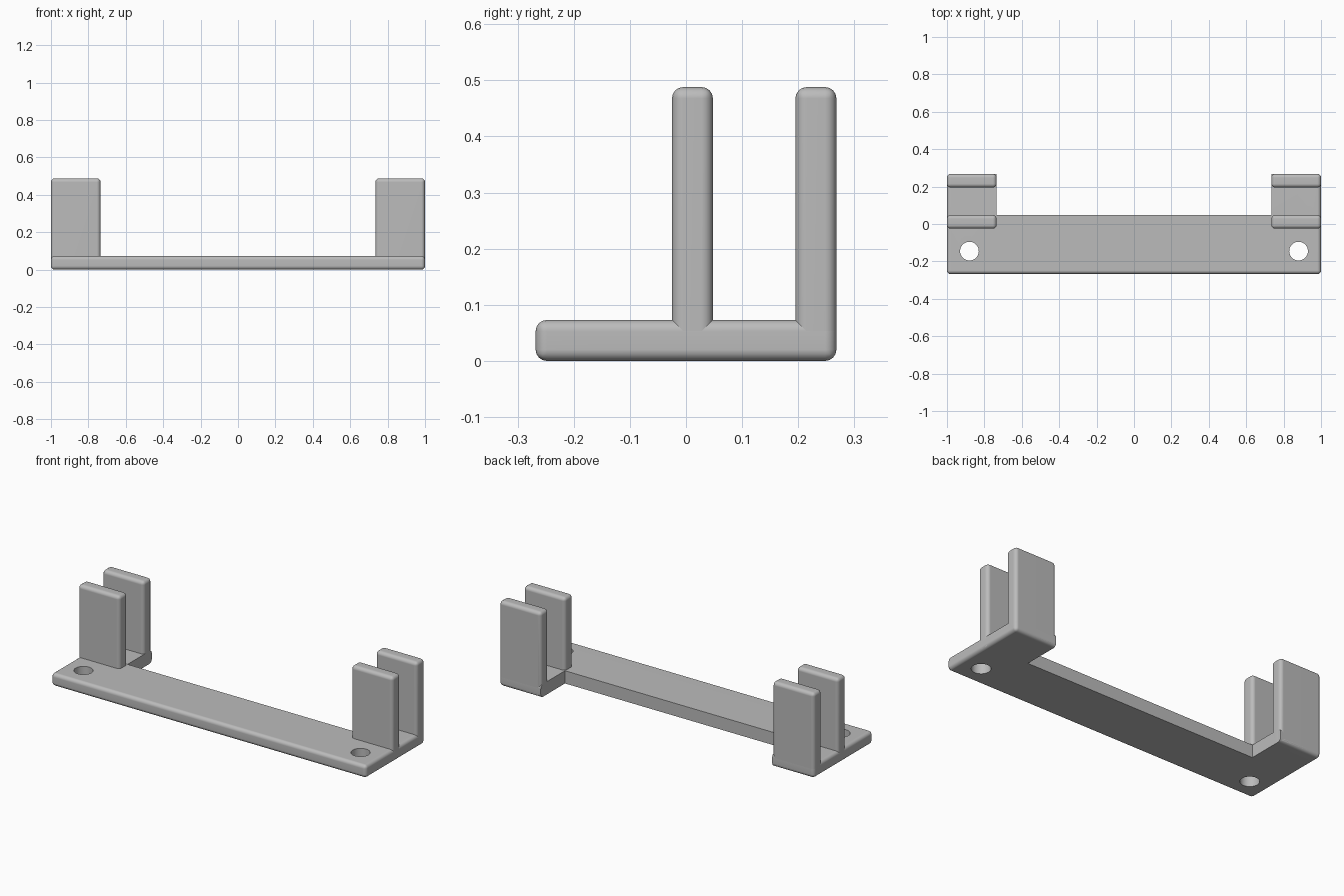
import bpy
import bmesh
from math import radians

cube = bpy.data.objects.get("Cube")
if cube:
    bpy.data.objects.remove(cube, do_unlink=True)

HALF_X, HALF_Y = 1.0, 0.268
THICK, TOP = 0.073, 0.488
ARM_X = 0.735          # inner side of each arm
BAR_BACK = 0.048       # back edge of the long bar
ROUND = 0.02

grey = bpy.data.materials.new("plain grey")
grey.use_nodes = True
colour = (0.5, 0.5, 0.5, 1)
grey.diffuse_color = colour
grey.node_tree.nodes["Principled BSDF"].inputs["Base Color"].default_value = colour


def near(a, b):
    return abs(a - b) < 1e-4


def make_prism(name, outline, height, rounded):
    """Extrude an outline upward and round the edges the rule picks."""
    bm = bmesh.new()
    face = bm.faces.new([bm.verts.new((x, y, 0)) for x, y in outline])
    geom = bmesh.ops.extrude_face_region(bm, geom=[face])["geom"]
    bmesh.ops.translate(bm, vec=(0, 0, height),
                        verts=[v for v in geom if isinstance(v, bmesh.types.BMVert)])
    bmesh.ops.recalc_face_normals(bm, faces=bm.faces)
    bmesh.ops.bevel(bm, geom=[e for e in bm.edges if rounded(e)], offset=ROUND,
                    segments=4, profile=0.5, affect='EDGES')
    bmesh.ops.recalc_face_normals(bm, faces=bm.faces)
    mesh = bpy.data.meshes.new(name)
    bm.to_mesh(mesh)
    bm.free()
    mesh.materials.append(grey)
    obj = bpy.data.objects.new(name, mesh)
    bpy.context.collection.objects.link(obj)
    return obj


def activate(obj):
    bpy.ops.object.select_all(action='DESELECT')
    obj.select_set(True)
    bpy.context.view_layer.objects.active = obj


def finish(obj):
    activate(obj)
    bpy.ops.object.shade_smooth_by_angle(angle=radians(35))
    obj.modifiers.new("even shading", 'WEIGHTED_NORMAL').keep_sharp = True


def on_outside(edge):
    a, b = (v.co for v in edge.verts)
    return any(near(a[i], s) and near(b[i], s)
               for i, s in ((0, HALF_X), (0, -HALF_X), (1, -HALF_Y), (1, HALF_Y))) \
        and not (near(abs(a.x), ARM_X) and near(abs(b.x), ARM_X))


# Base plate: long bar with an arm reaching back at each end
half = [(HALF_X, -HALF_Y), (HALF_X, HALF_Y), (ARM_X, HALF_Y), (ARM_X, BAR_BACK)]
base = make_prism("base_plate", half + [(-x, y) for x, y in reversed(half)],
                  THICK, on_outside)

# Screw holes
for side in (-1, 1):
    bpy.ops.mesh.primitive_cylinder_add(vertices=48, radius=0.05, depth=0.4,
                                        location=(side * 0.88, -0.145, 0))
    cutter = bpy.context.object
    cutter.name = "hole_cutter"
    cutter.hide_render = True
    cut = base.modifiers.new("screw hole", 'BOOLEAN')
    cut.operation, cut.solver, cut.object = 'DIFFERENCE', 'EXACT', cutter
    activate(base)
    bpy.ops.object.modifier_apply(modifier=cut.name)
    bpy.data.objects.remove(cutter, do_unlink=True)
finish(base)

# Upright posts, a pair on each arm
for label, side in (("left", 1), ("right", -1)):
    for place, back in (("front", BAR_BACK), ("back", HALF_Y)):
        front = back - THICK
        outline = [(side * HALF_X, front), (side * HALF_X, back),
                   (side * ARM_X, back), (side * ARM_X, front)]
        # the foot stays square on the inner side and where it meets the bar
        post = make_prism(f"{label}_{place}_post", outline, TOP,
                          lambda e: max(v.co.z for v in e.verts) > 0.1
                          or all(near(v.co.x, side * HALF_X) for v in e.verts)
                          or all(near(v.co.y, HALF_Y) for v in e.verts))
        finish(post)
